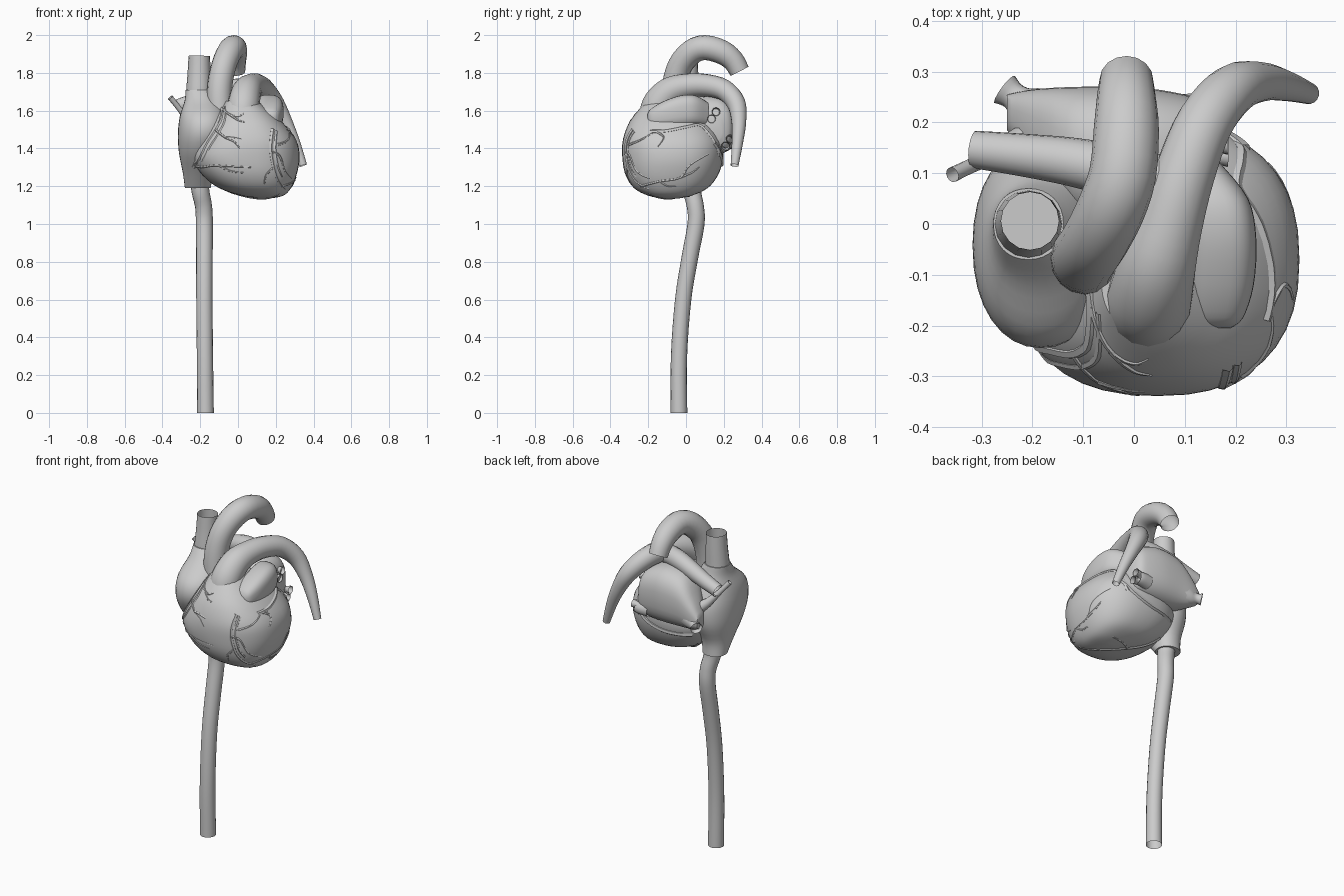
import bpy, bmesh, math
from mathutils import Vector
from mathutils.bvhtree import BVHTree


def spline(pts, n):
    """Catmull-Rom through tuples of any length."""
    pts = [tuple(map(float, p)) for p in pts]
    ext = [pts[0]] + pts + [pts[-1]]
    out = []
    for i in range(1, len(ext) - 2):
        a, b, c, d = ext[i - 1:i + 3]
        for k in range(n):
            t = k / n
            out.append(tuple(0.5 * (2 * q + (r - p) * t + (2 * p - 5 * q + 4 * r - s) * t * t
                                    + (3 * q - p - 3 * r + s) * t ** 3)
                             for p, q, r, s in zip(a, b, c, d)))
    return out + [pts[-1]]


def skin(name, rings, cap=False):
    bm = bmesh.new()
    vs = [[bm.verts.new(p) for p in ring] for ring in rings]
    m = len(vs[0])
    for a, b in zip(vs, vs[1:]):
        for i in range(m):
            j = (i + 1) % m
            bm.faces.new((a[i], a[j], b[j], b[i]))
    if cap:
        bm.faces.new(vs[0][::-1])
        bm.faces.new(vs[-1])
    bmesh.ops.recalc_face_normals(bm, faces=bm.faces[:])
    me = bpy.data.meshes.new(name)
    bm.to_mesh(me)
    bm.free()
    ob = bpy.data.objects.new(name, me)
    bpy.context.collection.objects.link(ob)
    bpy.ops.object.select_all(action='DESELECT')
    ob.select_set(True)
    bpy.context.view_layer.objects.active = ob
    bpy.ops.object.shade_smooth_by_angle(angle=math.radians(45))
    return ob


def blob(name, axis, secs, power=2.4, sides=32, n=4):
    """Loft of superellipses along an axis: (pos, c1, c2, r1, r2)."""
    rings = []
    for t, c1, c2, r1, r2 in spline(secs, n):
        ring = []
        for i in range(sides):
            a = 2 * math.pi * i / sides
            c, s = math.cos(a), math.sin(a)
            u = c1 + r1 * math.copysign(abs(c) ** (2 / power), c)
            v = c2 + r2 * math.copysign(abs(s) ** (2 / power), s)
            ring.append({'x': (t, u, v), 'y': (u, t, v), 'z': (u, v, t)}[axis])
        rings.append(ring)
    return skin(name, rings, True)


def tube(name, pts, sides=16, n=4):
    """Open tube through (x, y, z, radius) points."""
    path = spline(pts, n) if n > 1 else pts
    co = [Vector(p[:3]) for p in path]
    rings, side, old = [], None, None
    for i, p in enumerate(co):
        d = (co[min(i + 1, len(co) - 1)] - co[max(i - 1, 0)]).normalized()
        if side is None:
            side = d.orthogonal().normalized()
        else:
            side = old.rotation_difference(d) @ side
        old = d
        up = d.cross(side)
        rings.append([p + path[i][3] * (math.cos(2 * math.pi * k / sides) * side
                                        + math.sin(2 * math.pi * k / sides) * up)
                      for k in range(sides)])
    return skin(name, rings)


# Heart chambers
ventricles = blob("ventricles", 'z', [
    (1.135, .14, -.08, .03, .04), (1.15, .13, -.085, .11, .115), (1.19, .09, -.08, .19, .195),
    (1.26, .06, -.075, .25, .245), (1.35, .043, -.07, .283, .267), (1.44, .05, -.073, .26, .262),
    (1.53, .045, -.085, .198, .22), (1.60, .035, -.1, .13, .155), (1.65, .02, -.1, .085, .11)], sides=40)
right_atrium = blob("right_atrium", 'z', [
    (1.19, -.213, .03, .068, .065), (1.27, -.21, .0, .082, .10), (1.38, -.2, -.025, .113, .17),
    (1.48, -.185, -.045, .133, .198), (1.57, -.182, -.05, .126, .172), (1.65, -.19, -.02, .093, .105),
    (1.71, -.208, 0, .069, .07)], 2.15)
blob("left_atrium", 'x', [
    (-.25, .22, 1.45, .035, .04), (-.2, .19, 1.48, .075, .09), (-.12, .14, 1.52, .13, .15),
    (0, .13, 1.53, .14, .165), (.1, .13, 1.52, .125, .15), (.15, .135, 1.51, .1, .12),
    (.172, .14, 1.5, .05, .06)], 2.6)
left_auricle = blob("left_auricle", 'y', [
    (-.205, .16, 1.555, .03, .025), (-.185, .163, 1.56, .052, .05), (-.12, .168, 1.577, .068, .072),
    (-.03, .168, 1.595, .073, .085), (.05, .155, 1.60, .07, .08), (.12, .12, 1.58, .05, .06)], 2.8)

# Great vessels
tube("inferior_vena_cava", [
    (-.172, -.037, 0, .044), (-.175, -.037, .3, .043), (-.178, -.015, .6, .043), (-.178, .02, .82, .044),
    (-.178, .053, 1.0, .045), (-.182, .05, 1.09, .045), (-.198, .033, 1.17, .047), (-.208, .03, 1.25, .05)])
tube("superior_vena_cava", [
    (-.208, 0, 1.66, .068), (-.208, 0, 1.71, .066), (-.206, .004, 1.8, .061), (-.205, .006, 1.89, .057)])
tube("aorta", [
    (-.085, -.075, 1.52, .065), (-.098, -.072, 1.63, .066), (-.095, -.06, 1.74, .066),
    (-.075, -.03, 1.84, .066), (-.045, .03, 1.91, .067), (-.022, .1, 1.934, .066),
    (-.015, .19, 1.91, .064), (-.015, .25, 1.865, .058), (-.015, .284, 1.808, .053)], n=3)
tube("pulmonary_trunk_and_left_artery", [
    (.025, -.165, 1.55, .085), (.03, -.148, 1.63, .085), (.045, -.085, 1.70, .078), (.07, 0, 1.73, .066),
    (.1, .1, 1.735, .06), (.14, .2, 1.71, .056), (.195, .265, 1.64, .05), (.25, .28, 1.54, .039),
    (.3, .272, 1.43, .03), (.345, .257, 1.31, .021)])
tube("right_pulmonary_artery", [
    (.09, .07, 1.72, .055), (-.02, .1, 1.715, .053), (-.12, .122, 1.69, .048),
    (-.22, .136, 1.655, .042), (-.315, .147, 1.625, .037)])

# Pulmonary veins
tube("upper_right_vein", [
    (-.2, .17, 1.5, .035), (-.25, .15, 1.54, .025), (-.31, .12, 1.61, .015), (-.358, .097, 1.67, .015)], 12)
tube("lower_right_vein", [
    (-.16, .2, 1.46, .07), (-.21, .23, 1.44, .045), (-.235, .25, 1.435, .028), (-.255, .265, 1.43, .034)], 12)
for label, y, z in (("upper", .147, 1.575), ("lower", .222, 1.432)):
    tube(label + "_left_vein", [(.09, y - .01, z, .045), (.14, y, z, .038), (.16, y, z, .034)], 12)
    for k in (-1, 1):
        tube(f"{label}_left_vein_branch", [
            (.14, y + k * .006, z + k * .01, .02), (.16, y + k * .011, z + k * .017, .018),
            (.185, y + k * .012, z + k * .019, .023)], 10)

# Surface used to lay the coronary vessels on the heart
verts, polys = [], []
for ob in (ventricles, right_atrium, left_auricle):
    base = len(verts)
    verts += [v.co.copy() for v in ob.data.vertices]
    polys += [[base + i for i in p.vertices] for p in ob.data.polygons]
surface = BVHTree.FromPolygons(verts, polys)
VIEWS = {'front': (lambda a, b: (a, -1, b), (0, 1, 0)), 'right': (lambda a, b: (1, a, b), (-1, 0, 0)),
         'back': (lambda a, b: (a, 1, b), (0, -1, 0)), 'under': (lambda a, b: (a, b, 0), (0, 0, 1))}


def vessel(name, view, r0, r1, pts):
    place, ray = VIEWS[view]
    hits = []
    for a, b in spline(pts, 5):
        hit, normal = surface.ray_cast(Vector(place(a, b)), Vector(ray))[:2]
        if hit:
            hits.append(hit - normal * r1 * .5)
    last = len(hits) - 1
    tube(name, [(*h, r0 + (r1 - r0) * i / last) for i, h in enumerate(hits)], 6, 1)


# Coronary vessels
vessel("right_coronary_artery", 'front', .013, .012,
       [(-.085, 1.63), (-.09, 1.56), (-.12, 1.5), (-.165, 1.43), (-.205, 1.35), (-.235, 1.30)])
vessel("right_coronary_vein", 'front', .009, .009,
       [(-.07, 1.62), (-.072, 1.55), (-.105, 1.48), (-.15, 1.41), (-.19, 1.33)])
vessel("left_descending_artery", 'front', .013, .007,
       [(.185, 1.5), (.175, 1.4), (.19, 1.3), (.215, 1.23), (.25, 1.185)])
vessel("left_descending_vein", 'front', .01, .006,
       [(.205, 1.49), (.198, 1.4), (.212, 1.31), (.235, 1.25)])
vessel("circumflex_vessel", 'right', .013, .012,
       [(-.19, 1.49), (-.1, 1.495), (0, 1.515), (.07, 1.525), (.12, 1.48), (.16, 1.42), (.175, 1.36)])
vessel("coronary_sinus", 'back', .018, .016,
       [(.22, 1.43), (.15, 1.36), (.05, 1.32), (-.06, 1.31), (-.14, 1.31)])
vessel("posterior_vessel", 'under', .012, .006,
       [(-.13, .06), (-.03, .0), (.08, -.06), (.16, -.13), (.22, -.2)])
BRANCHES = [
    ('front', [(-.085, 1.61), (-.045, 1.58), (0, 1.57), (.03, 1.585)]),
    ('front', [(-.045, 1.58), (0, 1.55), (.035, 1.54)]),
    ('front', [(-.12, 1.5), (-.07, 1.46), (-.02, 1.435), (.01, 1.4)]),
    ('front', [(-.07, 1.46), (-.03, 1.46), (.02, 1.45)]),
    ('front', [(-.23, 1.31), (-.19, 1.3), (-.12, 1.31), (-.03, 1.305), (.07, 1.3)]),
    ('front', [(-.1, 1.31), (-.04, 1.28), (.04, 1.27)]),
    ('front', [(.18, 1.38), (.22, 1.36), (.25, 1.28), (.285, 1.24)]),
    ('front', [(.19, 1.3), (.15, 1.26), (.14, 1.21)]),
    ('right', [(-.24, 1.2), (-.14, 1.225), (-.03, 1.245), (.02, 1.31), (.12, 1.37)]),
    ('right', [(-.03, 1.245), (.03, 1.27), (.07, 1.3)]),
    ('right', [(-.14, 1.225), (-.1, 1.2), (-.05, 1.2)]),
    ('right', [(-.3, 1.42), (-.24, 1.445), (-.18, 1.48)]),
    ('right', [(-.16, 1.49), (-.12, 1.46), (-.15, 1.41)]),
    ('under', [(.02, -.03), (.09, .01), (.17, .02)]),
]
for i, (view, pts) in enumerate(BRANCHES):
    vessel(f"coronary_branch_{i + 1}", view, .008, .004, pts)
